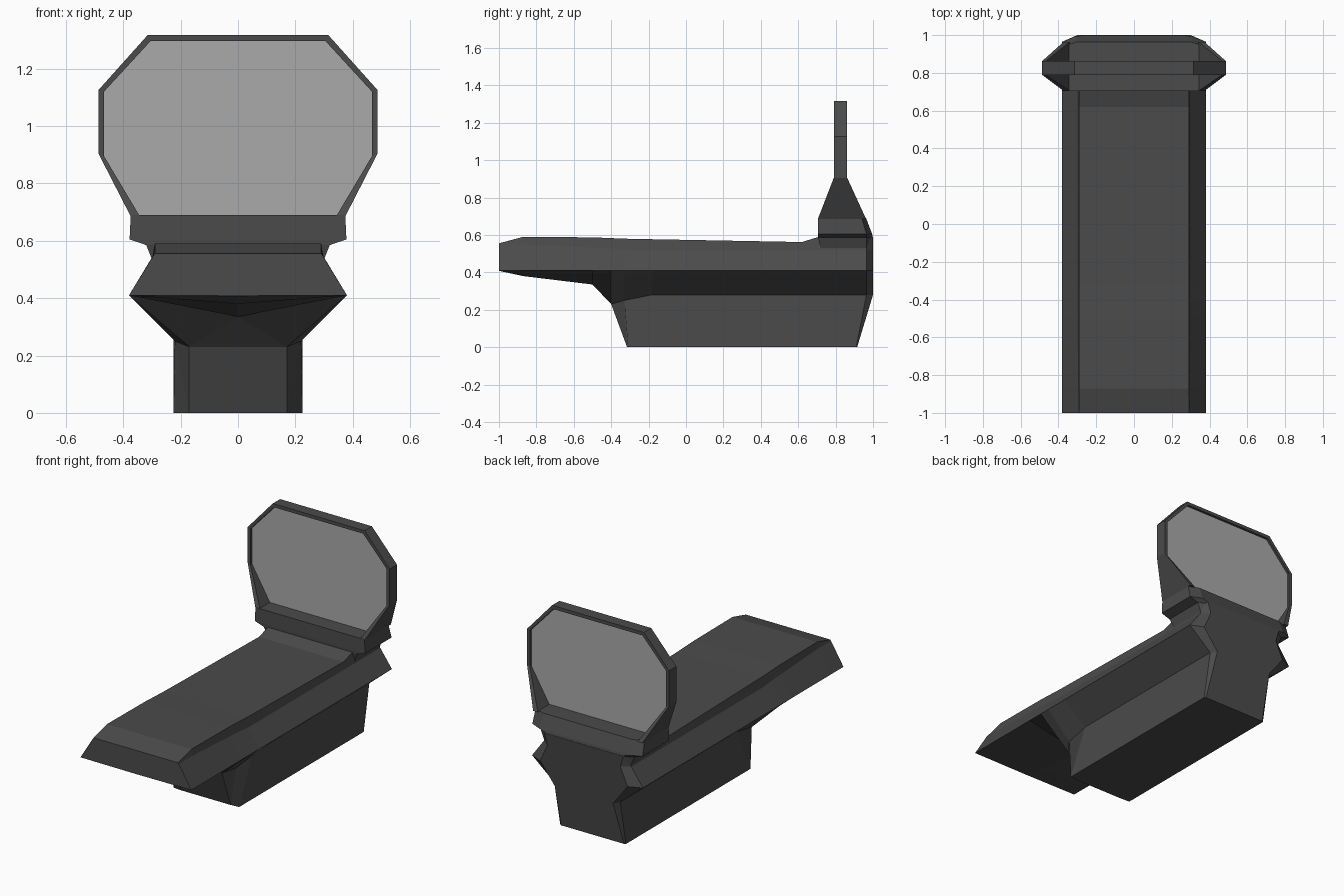
import bpy, bmesh

if "Cube" in bpy.data.objects:
    bpy.data.objects.remove(bpy.data.objects["Cube"])


def material(name, v):
    m = bpy.data.materials.new(name)
    m.diffuse_color = (v, v, v, 1)
    m.use_nodes = True
    m.node_tree.nodes["Principled BSDF"].inputs["Base Color"].default_value = m.diffuse_color
    return m


DARK = material("dark_shell", 0.07)
LIGHT = material("screen_grey", 0.4)


def loft(name, loops, mat, cap=True):
    """Skin a sequence of equal-length closed loops."""
    bm = bmesh.new()
    rings = [[bm.verts.new(p) for p in loop] for loop in loops]
    n = len(loops[0])
    for a, b in zip(rings, rings[1:]):
        for i in range(n):
            j = (i + 1) % n
            bm.faces.new((a[i], a[j], b[j], b[i]))
    if cap:
        bm.faces.new(rings[0])
        bm.faces.new(rings[-1])
    bmesh.ops.remove_doubles(bm, verts=bm.verts, dist=1e-4)
    bmesh.ops.recalc_face_normals(bm, faces=bm.faces)
    mesh = bpy.data.meshes.new(name)
    bm.to_mesh(mesh)
    bm.free()
    mesh.materials.append(mat)
    ob = bpy.data.objects.new(name, mesh)
    bpy.context.collection.objects.link(ob)
    return ob


def mirror(half):
    return half + [(-x, y, z) for x, y, z in reversed(half)]


# Bench: half cross-sections running front to back
# each: bottom, box top, rim, upper side, top
def station(y, xb, zb, yb, xs, zs, ztop, xu=0.30, zu=0.52, rim=0.38, xt=0.29):
    return mirror([(xb, yb, zb), (xs, y, zs), (rim, y, 0.41), (xu, y, zu), (xt, y, ztop)])


bench = [
    station(-1.00, 0, 0.408, -0.99, 0, 0.408, 0.555, 0.295, 0.548),
    station(-0.87, 0, 0.38, -0.87, 0, 0.38, 0.59, 0.295, 0.55),
    station(-0.50, 0, 0.335, -0.50, 0, 0.335, 0.587, 0.30, 0.533),
    station(-0.40, 0.17, 0.23, -0.40, 0.17, 0.23, 0.583, 0.30, 0.527),
    station(-0.33, 0.17, 0.0, -0.315, 0.22, 0.25, 0.58),
    station(-0.18, 0.225, 0.0, -0.31, 0.225, 0.28, 0.577),
    station(0.62, 0.225, 0.0, 0.62, 0.225, 0.28, 0.562),
    station(0.71, 0.225, 0.0, 0.71, 0.225, 0.28, 0.59),
    station(0.965, 0.225, 0.0, 0.91, 0.225, 0.28, 0.59),
    station(1.00, 0.215, 0.0, 0.915, 0.20, 0.28, 0.59, 0.25, 0.52, 0.30, 0.27),
]
loft("bench", bench, DARK)


# Screen base: stacked outlines with chamfered back corners
def outline(z, x, yf, yc, yb):
    return mirror([(x, yf, z), (x, yc, z), (x - 0.07, yb, z)])


loft("screen_base", [
    outline(0.53, 0.298, 0.72, 0.965, 0.999),
    outline(0.585, 0.32, 0.706, 0.965, 0.999),
    outline(0.605, 0.378, 0.705, 0.965, 0.995),
    outline(0.69, 0.374, 0.705, 0.94, 0.963),
], DARK)

# Screen frame: U-shaped band that flares out into the base
# (outer x, outer z, inner x, inner z, front y, back y)
band = [
    (0.374, 0.685, 0.342, 0.685, 0.705, 0.963),
    (0.487, 0.905, 0.467, 0.895, 0.79, 0.862),
    (0.487, 1.125, 0.467, 1.12, 0.79, 0.862),
    (0.315, 1.317, 0.305, 1.296, 0.79, 0.862),
]


def band_loop(s, b):
    ox, oz, ix, iz, y0, y1 = b
    return [(s * ox, y0, oz), (s * ox, y1, oz), (s * ix, y1, iz), (s * ix, y0, iz)]


loft("screen_frame",
     [band_loop(1, b) for b in band] + [band_loop(-1, b) for b in reversed(band)], DARK)

# Flat screen panel set inside the frame
loft("screen_panel",
     [mirror([(b[2] + 0.003, y, b[3]) for b in band]) for y in (0.805, 0.847)], LIGHT)
